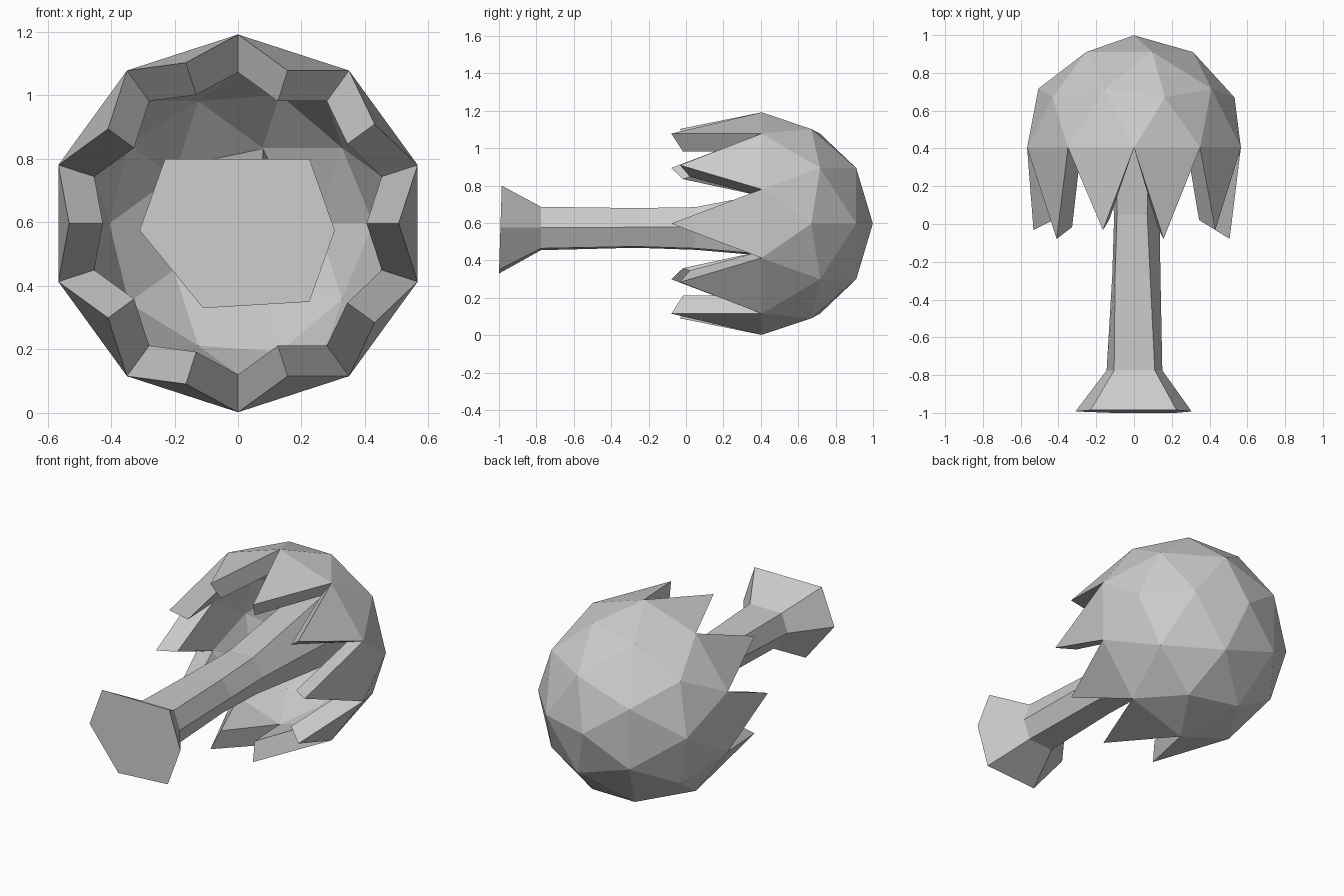
import bpy, bmesh
from mathutils import Matrix, Vector

if "Cube" in bpy.data.objects:
    bpy.data.objects.remove(bpy.data.objects["Cube"])

CENTRE = Vector((0, 0.404, 0.597))
R = 0.595       # outer radius of the crown
INNER = 0.8     # inner shell scale
DROP = 0.17     # extra length of the leaf tips


def finish(bm, name):
    bmesh.ops.recalc_face_normals(bm, faces=bm.faces)
    mesh = bpy.data.meshes.new(name)
    bm.to_mesh(mesh)
    bm.free()
    obj = bpy.data.objects.new(name, mesh)
    bpy.context.collection.objects.link(obj)
    return obj


# Leaf crown: half icosphere plus a row of pointed triangles under the equator
bm = bmesh.new()
bmesh.ops.create_icosphere(bm, subdivisions=2, radius=R)
extra = [f for f in bm.faces if sum(v.co.z > -0.01 for v in f.verts) < 2]
bmesh.ops.delete(bm, geom=extra, context='FACES')

# Inner shell and the rim walls joining both shells
outer_faces = list(bm.faces)
rim = [e for e in bm.edges if e.is_boundary]
inner = {v: bm.verts.new(v.co * INNER) for v in list(bm.verts)}
for f in outer_faces:
    bm.faces.new([inner[v] for v in reversed(f.verts)])
for e in rim:
    a, b = e.verts
    bm.faces.new((a, b, inner[b], inner[a]))
for v in bm.verts:
    if v.co.z < -0.01:
        v.co.z -= DROP

# Lay the crown on its side so its pole points to the back
bmesh.ops.transform(bm, verts=bm.verts,
                    matrix=Matrix.Translation(CENTRE) @ Matrix(((1, 0, 0, 0), (0, 0, 1, 0), (0, -1, 0, 0), (0, 0, 0, 1))))
finish(bm, "leaf_crown")

# Trunk: six-sided rings lofted along y, flared at both ends
# each ring: y, then (x, z) of top left, top right, right, bottom right, bottom left, left
rings = [
    (-0.985, [(-.23, .80), (.225, .80), (.305, .575), (.225, .35), (-.11, .33), (-.31, .575)]),
    (-0.775, [(-.105, .687), (.11, .687), (.15, .575), (.11, .465), (-.05, .455), (-.145, .575)]),
    (-0.27, [(-.10, .68), (.085, .68), (.14, .578), (.09, .475), (-.05, .468), (-.115, .578)]),
    (0.05, [(-.09, .685), (.07, .685), (.135, .58), (.09, .465), (-.05, .457), (-.105, .58)]),
    (0.83, [(-.10, .80), (.08, .835), (.20, .60), (.13, .40), (-.08, .39), (-.20, .60)]),
]
bm = bmesh.new()
loops = []
for i, (y, pts) in enumerate(rings):
    # the foot is tilted slightly
    loops.append([bm.verts.new((x, y - (0.032 * (0.8 - z) if i == 0 else 0), z)) for x, z in pts])
for a, b in zip(loops, loops[1:]):
    for k in range(6):
        n = (k + 1) % 6
        bm.faces.new((a[k], a[n], b[n], b[k]))
bm.faces.new(loops[0])
bm.faces.new(loops[-1])
finish(bm, "trunk")
